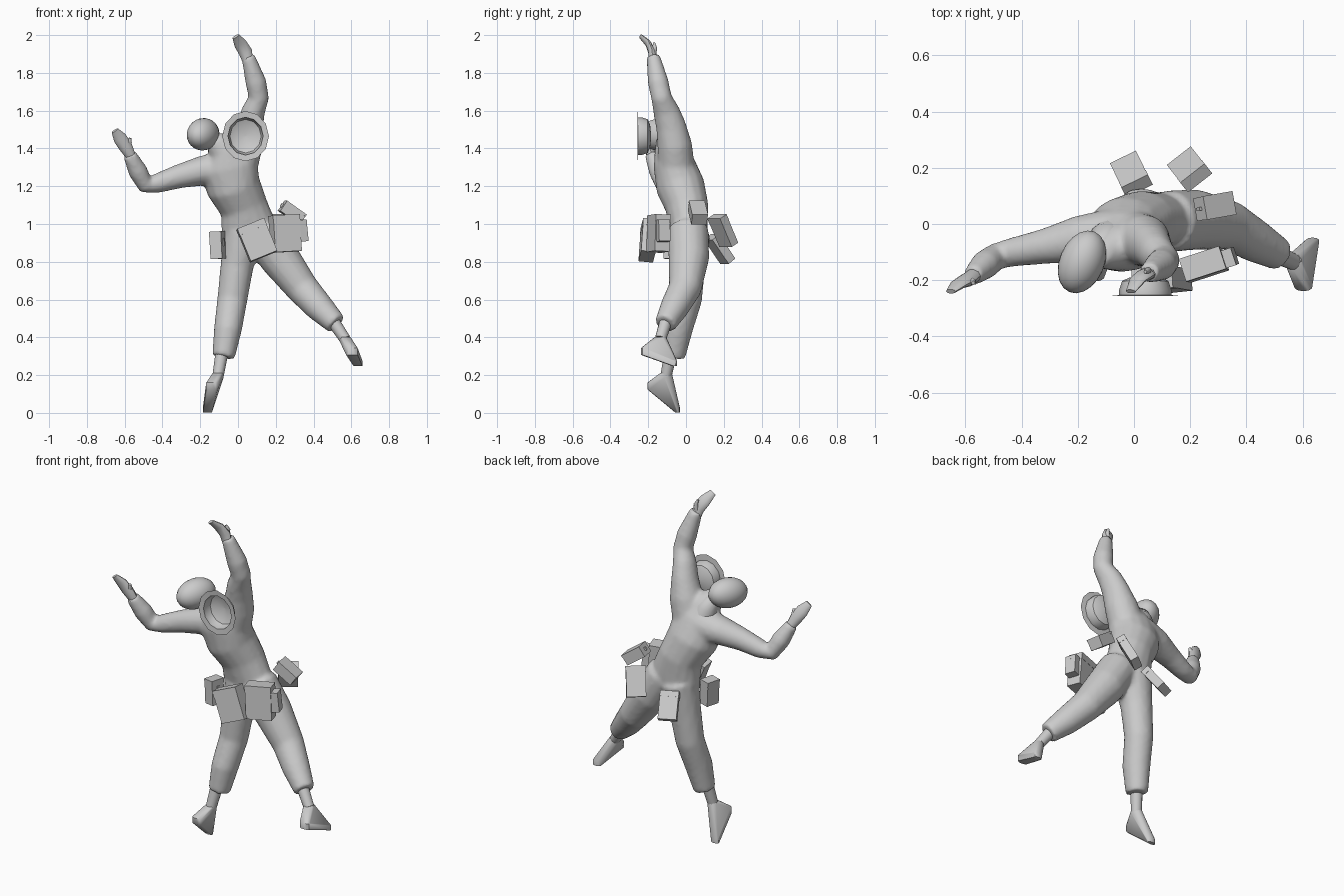
import bpy, bmesh, math
from mathutils import Vector, Euler

if "Cube" in bpy.data.objects:
    bpy.data.objects.remove(bpy.data.objects["Cube"])

grey = bpy.data.materials.new("plain_grey")
grey.diffuse_color = (0.6, 0.6, 0.6, 1)
grey.use_nodes = True
grey.node_tree.nodes["Principled BSDF"].inputs["Base Color"].default_value = grey.diffuse_color


def finish(name, bm, smooth=True, sharp=40):
    bmesh.ops.recalc_face_normals(bm, faces=bm.faces)
    for f in bm.faces:
        f.smooth = smooth
    for e in bm.edges:
        e.smooth = e.calc_face_angle(0) < math.radians(sharp)
    me = bpy.data.meshes.new(name)
    bm.to_mesh(me)
    bm.free()
    me.materials.append(grey)
    ob = bpy.data.objects.new(name, me)
    bpy.context.collection.objects.link(ob)
    return ob


def loft(bm, pts, n=16):
    """Closed tube through (x, y, z, radius across[, radius in depth]) stations."""
    rings = []
    for i, p in enumerate(pts):
        a, b = Vector(pts[max(i - 1, 0)][:3]), Vector(pts[min(i + 1, len(pts) - 1)][:3])
        t = (b - a).normalized()
        u = Vector((0, 1, 0)).cross(t).normalized()
        v = t.cross(u)
        ring = []
        for k in range(n):
            w = 2 * math.pi * k / n
            ring.append(bm.verts.new(Vector(p[:3]) + u * p[3] * math.cos(w) + v * p[-1] * math.sin(w)))
        rings.append(ring)
    for r, s in zip(rings, rings[1:]):
        for k in range(n):
            bm.faces.new((r[k], r[(k + 1) % n], s[(k + 1) % n], s[k]))
    bm.faces.new(rings[0][::-1])
    bm.faces.new(rings[-1])


# Clothed body: torso, sleeves and trousers fused into one smooth skin
body = bmesh.new()
loft(body, [(.07, .015, .87, .12, .085), (.06, .015, .97, .15, .1), (.03, .005, 1.09, .128, .115),
            (-.025, -.03, 1.2, .145, .13), (-.05, -.065, 1.32, .155, .11),
            (-.075, -.09, 1.4, .09, .08), (-.13, -.11, 1.45, .05, .05)])
loft(body, [(0, -.05, 1.28, .1), (.04, -.06, 1.42, .092), (.063, -.08, 1.52, .072, .08),
            (.082, -.105, 1.6, .062, .07), (.11, -.13, 1.67, .055), (.095, -.147, 1.75, .056),
            (.053, -.174, 1.89, .036)])
loft(body, [(-.08, -.045, 1.29, .1), (-.2, -.055, 1.28, .078, .084), (-.32, -.08, 1.25, .063),
            (-.43, -.1, 1.215, .052), (-.49, -.115, 1.208, .048), (-.53, -.145, 1.28, .052),
            (-.575, -.185, 1.37, .036)])
loft(body, [(.03, .02, .95, .11), (-.005, .015, .78, .088), (-.03, .005, .6, .08),
            (-.054, -.045, .44, .074, .08), (-.077, -.067, .295, .06, .063)])
loft(body, [(.12, .01, .97, .11), (.22, .015, .82, .108), (.34, -.005, .66, .088),
            (.43, -.06, .56, .077), (.52, -.11, .47, .058)])
ob = finish("clothed_body", body)
m = ob.modifiers.new("fuse", 'REMESH')
m.mode, m.voxel_size, m.use_smooth_shade = 'VOXEL', .012, True
m = ob.modifiers.new("soften", 'SMOOTH')
m.factor, m.iterations = .5, 6

# Collar: a short stump rising under the head
bm = bmesh.new()
loft(bm, [(-.075, -.045, 1.32, .07), (-.1, -.06, 1.39, .064), (-.12, -.08, 1.43, .045), (-.14, -.1, 1.45, .02)])
finish("collar", bm)

# Head
bm = bmesh.new()
bmesh.ops.create_uvsphere(bm, u_segments=20, v_segments=14, radius=1)
ob = finish("head", bm)
ob.scale = (.08, .117, .085)
ob.rotation_euler = (math.radians(6), 0, math.radians(-23))
ob.location = (-.185, -.135, 1.475)

# Hands: flat mittens with a thumb each
hands = {
    "left_hand": ([(.055, -.175, 1.85, .026), (.04, -.18, 1.91, .036, .02), (.012, -.2, 1.955, .034, .015),
                   (-.012, -.24, 1.993, .02, .009)],
                  [(.045, -.17, 1.89, .014), (.05, -.165, 1.935, .012), (.04, -.17, 1.96, .006)]),
    "right_hand": ([(-.565, -.18, 1.355, .026), (-.595, -.2, 1.41, .036, .024), (-.625, -.215, 1.455, .036, .016),
                    (-.652, -.24, 1.495, .02, .009)],
                   [(-.585, -.2, 1.4, .014), (-.575, -.205, 1.435, .013), (-.572, -.21, 1.455, .007)]),
}
for name, tubes in hands.items():
    bm = bmesh.new()
    for t in tubes:
        loft(bm, t, 10)
    finish(name, bm)


# Ankles and boots: thin ankle tube plus a wedge-shaped boot
def boot(side, cuff, ankle, front, back):
    bm = bmesh.new()
    loft(bm, [(*cuff, .034), (*ankle, .03)], 12)
    finish(side + "_ankle", bm)
    bm = bmesh.new()
    for c, size in ((ankle, (.03, .03, .012)), (front, (.032, .014, .018)), (back, (.025, .012, .014))):
        for k in range(10):
            w = 2 * math.pi * (k + .5) / 10
            for s in (-1, 1):
                bm.verts.new((c[0] + size[0] * math.cos(w), c[1] + size[1] * math.sin(w), c[2] + s * size[2]))
    res = bmesh.ops.convex_hull(bm, input=bm.verts)
    junk = [g for g in res["geom_interior"] + res["geom_unused"] if isinstance(g, bmesh.types.BMVert)]
    bmesh.ops.delete(bm, geom=list(set(junk)), context='VERTS')
    finish(side + "_boot", bm, True, 50)


boot("right", (-.085, -.08, .32), (-.105, -.105, .2), (-.138, -.19, .142), (-.162, -.045, .016))
boot("left", (.5, -.105, .49), (.567, -.135, .39), (.603, -.225, .325), (.635, -.06, .262))

# Brimmed helmet, a shallow bowl open towards the front
profile = [(.133, -.256), (.1, -.253), (.1, -.235), (.089, -.203), (.06, -.19), (.002, -.184)]
bm = bmesh.new()
N = 12
rows = [[bm.verts.new((.04 + .93 * r * math.cos(2 * math.pi * k / N), y, 1.465 + r * math.sin(2 * math.pi * k / N)))
         for k in range(N)] for r, y in profile]
for a, b in zip(rows, rows[1:]):
    for k in range(N):
        bm.faces.new((a[k], a[(k + 1) % N], b[(k + 1) % N], b[k]))
bm.faces.new(rows[-1])
finish("helmet", bm, True, 45)


# Belt pouches: box body with a thin overhanging lid, some with a small clasp
def pouch(name, loc, size, rot, clasp=None):
    bm = bmesh.new()
    parts = [((0, 0, -.08), (.98, .97, .84)), ((0, 0, .4), (1, 1, .2))]
    if clasp:
        parts.append((clasp, (.14, .14, .3)))
    for c, s in parts:
        for v in bmesh.ops.create_cube(bm, size=1)["verts"]:
            v.co = Vector([(c[i] + v.co[i] * s[i]) * size[i] for i in range(3)])
    ob = finish(name, bm, False)
    ob.location = loc
    ob.rotation_euler = Euler([math.radians(a) for a in rot])


pouch("right_hip_pouch", (-.108, -.07, .888), (.065, .085, .145), (0, -3, -15), (.5, 0, .1))
pouch("front_pouch", (.1, -.2, .914), (.155, .08, .187), (-6, -22, 6))
pouch("front_left_pouch", (.25, -.145, .95), (.15, .085, .195), (-3, -3, 18))
pouch("small_side_pouch", (.338, -.12, .965), (.045, .065, .115), (0, -6, 18))
pouch("left_hip_pouch", (.287, .063, 1.06), (.13, .085, .065), (0, 35, 10), (-.5, 0, 0))
pouch("rear_left_pouch", (.197, .195, .965), (.11, .05, .17), (28, 0, 38))
pouch("rear_pouch", (-.01, .178, .867), (.105, .05, .16), (37, 0, 26))
